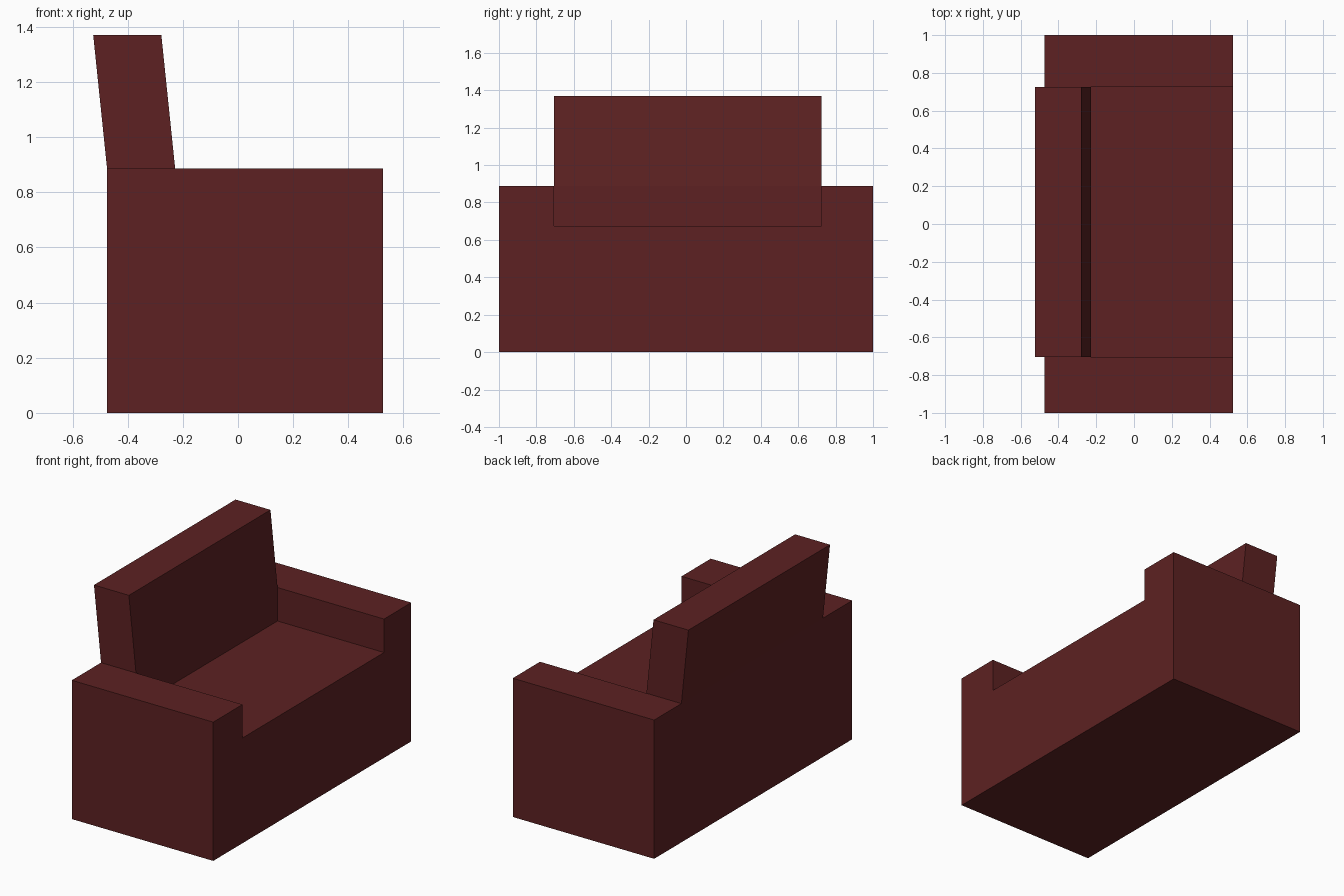
import bpy
import bmesh

if "Cube" in bpy.data.objects:
    bpy.data.objects.remove(bpy.data.objects["Cube"])

mat = bpy.data.materials.new("dark red leather")
mat.diffuse_color = (0.109, 0.0155, 0.016, 1.0)
mat.use_nodes = True
mat.node_tree.nodes["Principled BSDF"].inputs["Base Color"].default_value = mat.diffuse_color

BACK, FRONT = -0.475, 0.525          # seat depth along x
ARM_L, ARM_R = -0.705, 0.725         # inner faces of the arms along y
SEAT, ARM, TOP = 0.673, 0.887, 1.37  # heights
THICK, LEAN = 0.247, 0.05            # backrest thickness and lean


def prism(name, points, offset):
    """Extrude a closed planar profile by an offset vector."""
    bm = bmesh.new()
    face = bm.faces.new([bm.verts.new(p) for p in points])
    out = bmesh.ops.extrude_face_region(bm, geom=[face], use_keep_orig=True)
    moved = [g for g in out["geom"] if isinstance(g, bmesh.types.BMVert)]
    bmesh.ops.translate(bm, verts=moved, vec=offset)
    bmesh.ops.recalc_face_normals(bm, faces=bm.faces)
    mesh = bpy.data.meshes.new(name)
    bm.to_mesh(mesh)
    bm.free()
    mesh.materials.append(mat)
    obj = bpy.data.objects.new(name, mesh)
    bpy.context.collection.objects.link(obj)
    return obj


# Seat and both arms: one U-shaped profile run along the depth
body = [(-1, 0), (1, 0), (1, ARM), (ARM_R, ARM), (ARM_R, SEAT),
        (ARM_L, SEAT), (ARM_L, ARM), (-1, ARM)]
prism("seat_and_arms", [(BACK, y, z) for y, z in body], (FRONT - BACK, 0, 0))

# Backrest: upright between the arms, leaning back above them
rest = [(BACK, SEAT), (BACK + THICK, SEAT), (BACK + THICK, ARM),
        (BACK + THICK - LEAN, TOP), (BACK - LEAN, TOP), (BACK, ARM)]
prism("backrest", [(x, ARM_L, z) for x, z in rest], (0, ARM_R - ARM_L, 0))
